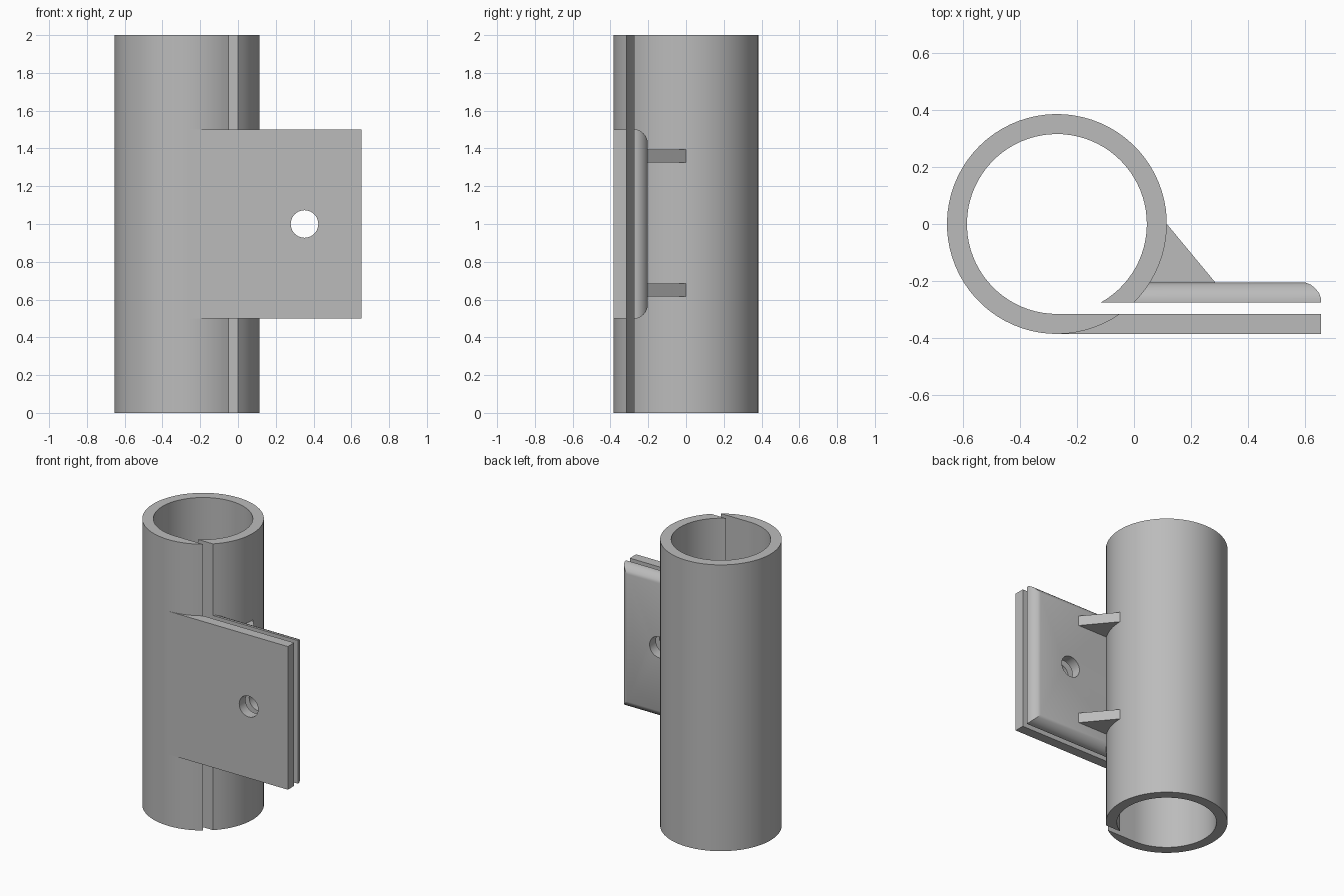
import bpy, bmesh
from math import asin, cos, sin, pi, radians

cube = bpy.data.objects.get("Cube")
if cube:
    bpy.data.objects.remove(cube, do_unlink=True)

# One plain grey for every part
GREY = (0.5, 0.5, 0.5, 1)
grey = bpy.data.materials.new("plain_grey")
grey.use_nodes = True
grey.diffuse_color = GREY
grey.node_tree.nodes["Principled BSDF"].inputs["Base Color"].default_value = GREY

CENTRE_X, OUTER, INNER = -0.27, 0.385, 0.315   # tube axis and radii
LIP_FRONT, LIP_BACK = -INNER, -0.275           # faces of the long slot
END_X, PLATE_BACK = 0.655, -0.205


def extrude(name, outline, z0, z1, round_edge=None):
    """Prism from a counter-clockwise outline, with optional rounded edges."""
    bm = bmesh.new()
    face = bm.faces.new([bm.verts.new((x, y, z0)) for x, y in outline])
    top = bmesh.ops.extrude_face_region(bm, geom=[face])["geom"]
    for v in top:
        if isinstance(v, bmesh.types.BMVert):
            v.co.z = z1
    bmesh.ops.recalc_face_normals(bm, faces=bm.faces)
    if round_edge:
        edges = [e for e in bm.edges if round_edge(e)]
        bmesh.ops.bevel(bm, geom=edges, offset=0.055, segments=4,
                        profile=0.4, affect='EDGES')
    mesh = bpy.data.meshes.new(name)
    bm.to_mesh(mesh)
    bm.free()
    mesh.materials.append(grey)
    obj = bpy.data.objects.new(name, mesh)
    bpy.context.collection.objects.link(obj)
    return obj


def activate(obj):
    bpy.ops.object.select_all(action='DESELECT')
    obj.select_set(True)
    bpy.context.view_layer.objects.active = obj


def arc(radius, start, end, steps=72):
    angles = [start + (end - start) * i / steps for i in range(steps + 1)]
    return [(CENTRE_X + radius * cos(a), radius * sin(a)) for a in angles]


def box(x0, x1, y0, y1):
    return [(x0, y0), (x1, y0), (x1, y1), (x0, y1)]


# Tube split along its length by a flat slot
outer_arc = arc(OUTER, asin(LIP_BACK / OUTER), 2 * pi + asin(LIP_FRONT / OUTER))
inner_arc = arc(INNER, 1.5 * pi, asin(LIP_BACK / INNER))
tube = extrude("split_tube", outer_arc + inner_arc, 0, 2)

# Clamp plates on both sides of the slot
front_plate = extrude("front_clamp_plate",
                      box(CENTRE_X, END_X, -OUTER, LIP_FRONT), 0.5, 1.5)


def rear_rim(edge):
    return (all(abs(v.co.y - PLATE_BACK) < 0.001 for v in edge.verts)
            and any(v.co.x > END_X - 0.001 for v in edge.verts))


rear_plate = extrude("rear_clamp_plate",
                     box(-0.02, END_X, LIP_BACK, PLATE_BACK), 0.5, 1.5, rear_rim)

# Bolt hole through both plates
bpy.ops.mesh.primitive_cylinder_add(vertices=40, radius=0.073, depth=1,
                                    location=(0.352, -0.3, 1),
                                    rotation=(pi / 2, 0, 0))
cutter = bpy.context.object
cutter.name = "bolt_hole_cutter"
cutter.hide_render = True
for plate in (front_plate, rear_plate):
    activate(plate)
    cut = plate.modifiers.new("bolt_hole", 'BOOLEAN')
    cut.operation = 'DIFFERENCE'
    cut.solver = 'EXACT'
    cut.object = cutter
    bpy.ops.object.modifier_apply(modifier=cut.name)
bpy.data.objects.remove(cutter, do_unlink=True)

# Triangular ribs bracing the rear plate
rib = [(0.03, PLATE_BACK), (0.285, PLATE_BACK), (0.115, 0), (0.09, 0)]
for name, z in (("lower_rib", 0.65), ("upper_rib", 1.36)):
    extrude(name, rib, z - 0.035, z + 0.035)

# Smooth curved walls, crisp corners
for obj in (tube, front_plate, rear_plate):
    activate(obj)
    bpy.ops.object.shade_smooth_by_angle(angle=radians(30))
